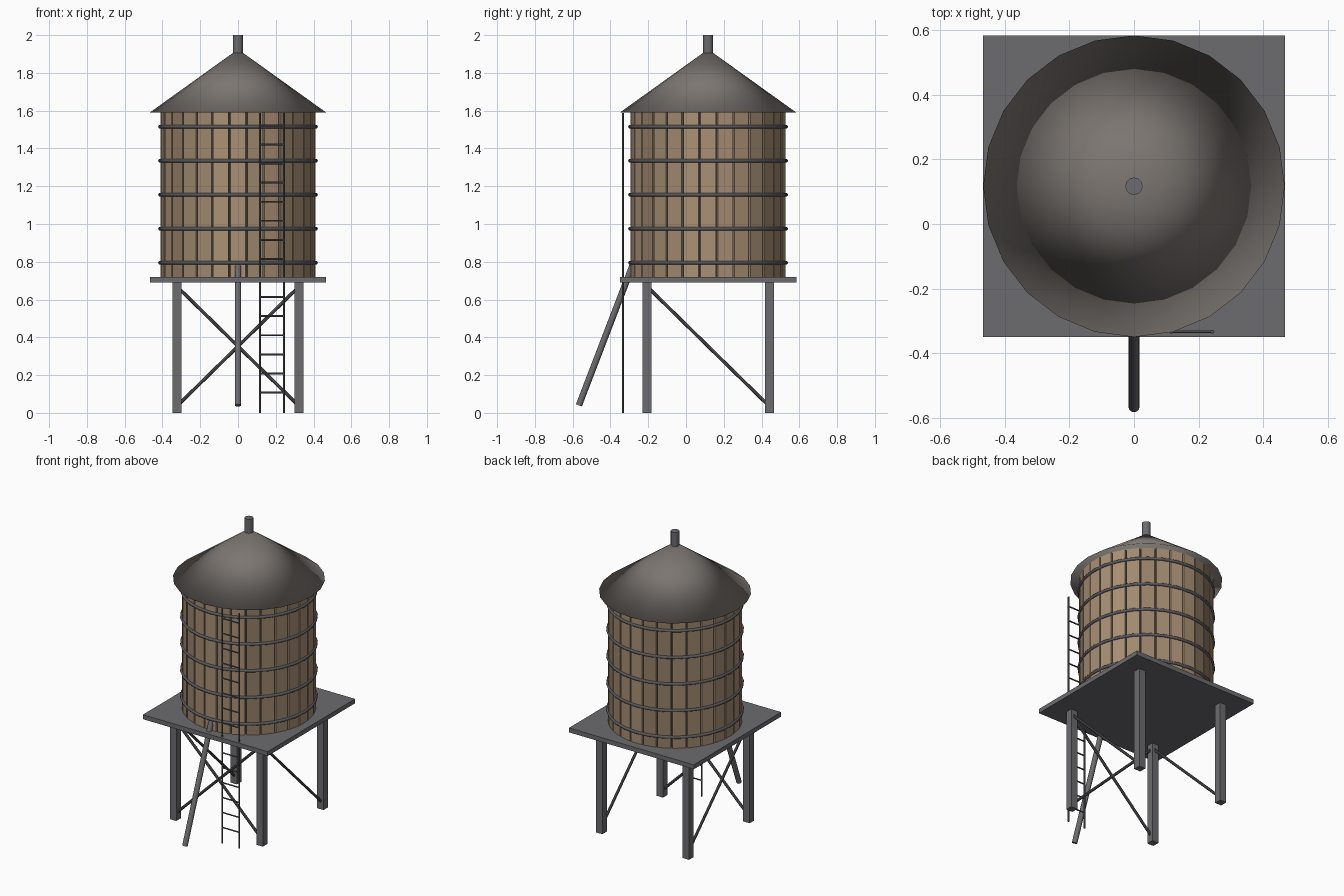
import bpy, bmesh, math, random
from mathutils import Vector, Matrix

if "Cube" in bpy.data.objects:
    bpy.data.objects.remove(bpy.data.objects["Cube"])

random.seed(4)
CY = 0.117          # tank axis in y
R = 0.41            # tank radius
STAVES = 28


def material(name, rgb):
    m = bpy.data.materials.new(name)
    m.diffuse_color = (*rgb, 1)
    m.use_nodes = True
    m.node_tree.nodes["Principled BSDF"].inputs["Base Color"].default_value = m.diffuse_color
    return m


metal = material("dark_metal", (0.10, 0.10, 0.11))
steel = material("frame_grey", (0.15, 0.15, 0.16))
roof_mat = material("roof_grey", (0.20, 0.18, 0.165))
gap_mat = material("gap_wood", (0.12, 0.085, 0.055))
woods = [material("wood_light", (0.40, 0.28, 0.18)),
         material("wood_mid", (0.35, 0.25, 0.16)),
         material("wood_dark", (0.30, 0.21, 0.135))]


def finish(bm, name, mats, smooth=False):
    me = bpy.data.meshes.new(name)
    for f in bm.faces:
        f.smooth = smooth
    bm.to_mesh(me)
    bm.free()
    ob = bpy.data.objects.new(name, me)
    for m in mats:
        me.materials.append(m)
    bpy.context.collection.objects.link(ob)
    return ob


def by_angle(ob):
    bpy.ops.object.select_all(action='DESELECT')
    ob.select_set(True)
    bpy.context.view_layer.objects.active = ob
    bpy.ops.object.shade_smooth_by_angle(angle=math.radians(40))


def add_box(bm, centre, size, rot=Matrix()):
    m = Matrix.Translation(centre) @ rot @ Matrix.Diagonal((*size, 1))
    return bmesh.ops.create_cube(bm, size=1, matrix=m)["verts"]


def add_rod(bm, a, b, r, sides=8, r2=None):
    a, b = Vector(a), Vector(b)
    d = b - a
    m = Matrix.Translation((a + b) / 2) @ d.to_track_quat('Z', 'Y').to_matrix().to_4x4()
    bmesh.ops.create_cone(bm, cap_ends=True, segments=sides, radius1=r,
                          radius2=r if r2 is None else r2, depth=d.length, matrix=m)


# Platform
bm = bmesh.new()
add_box(bm, (0, CY, 0.705), (0.934, 0.934, 0.03))
finish(bm, "platform", [steel])

# Four legs
L = 0.324
bm = bmesh.new()
for sx in (-1, 1):
    for sy in (-1, 1):
        add_box(bm, (sx * L, CY + sy * L, 0.345), (0.048, 0.048, 0.69))
finish(bm, "legs", [steel])

# Braces: cross on the front, one diagonal on each side
bm = bmesh.new()
for s in (-1, 1):
    add_rod(bm, (s * L, CY - L, 0.67), (-s * L, CY - L, 0.035), 0.009)
    add_rod(bm, (s * L, CY - L, 0.67), (s * L, CY + L, 0.035), 0.009)
by_angle(finish(bm, "braces", [metal]))

# Tank core, seen dark between the staves
bm = bmesh.new()
add_rod(bm, (0, CY, 0.72), (0, CY, 1.59), R - 0.02, STAVES)
finish(bm, "tank_core", [gap_mat])

# Wooden staves
bm = bmesh.new()
for i in range(STAVES):
    a = -math.pi / 2 + i * 2 * math.pi / STAVES
    r = R - 0.015
    verts = add_box(bm, (r * math.cos(a), CY + r * math.sin(a), 1.155),
                    (0.03, 0.082, 0.87), Matrix.Rotation(a, 4, 'Z'))
    shade = random.randrange(3)
    for f in {f for v in verts for f in v.link_faces}:
        f.material_index = shade
finish(bm, "tank_staves", woods)

# Hoops
for i in range(5):
    bpy.ops.mesh.primitive_torus_add(major_segments=STAVES, minor_segments=8,
                                     major_radius=R + 0.003, minor_radius=0.01,
                                     location=(0, CY, 0.795 + 0.18 * i))
    hoop = bpy.context.object
    hoop.name = f"hoop_{i + 1}"
    hoop.data.materials.append(metal)
    bpy.ops.object.shade_smooth()

# Conical roof and vent
bm = bmesh.new()
add_rod(bm, (0, CY, 1.59), (0, CY, 1.925), 0.467, 24, 0)
bmesh.ops.remove_doubles(bm, verts=bm.verts, dist=1e-5)
finish(bm, "roof", [roof_mat], smooth=True)
bm = bmesh.new()
add_rod(bm, (0, CY, 1.89), (0, CY, 2.0), 0.027, 12)
by_angle(finish(bm, "roof_vent", [steel]))

# Slanted outlet pipe
bm = bmesh.new()
add_rod(bm, (0, -0.567, 0.04), (0, -0.283, 0.78), 0.017, 12)
by_angle(finish(bm, "outlet_pipe", [steel]))

# Ladder
bm = bmesh.new()
for x in (0.116, 0.243):
    add_rod(bm, (x, -0.334, 0), (x, -0.334, 1.588), 0.006)
for i in range(15):
    z = 0.108 + 0.101 * i
    add_rod(bm, (0.116, -0.334, z), (0.243, -0.334, z), 0.005, 6)
by_angle(finish(bm, "ladder", [metal]))
